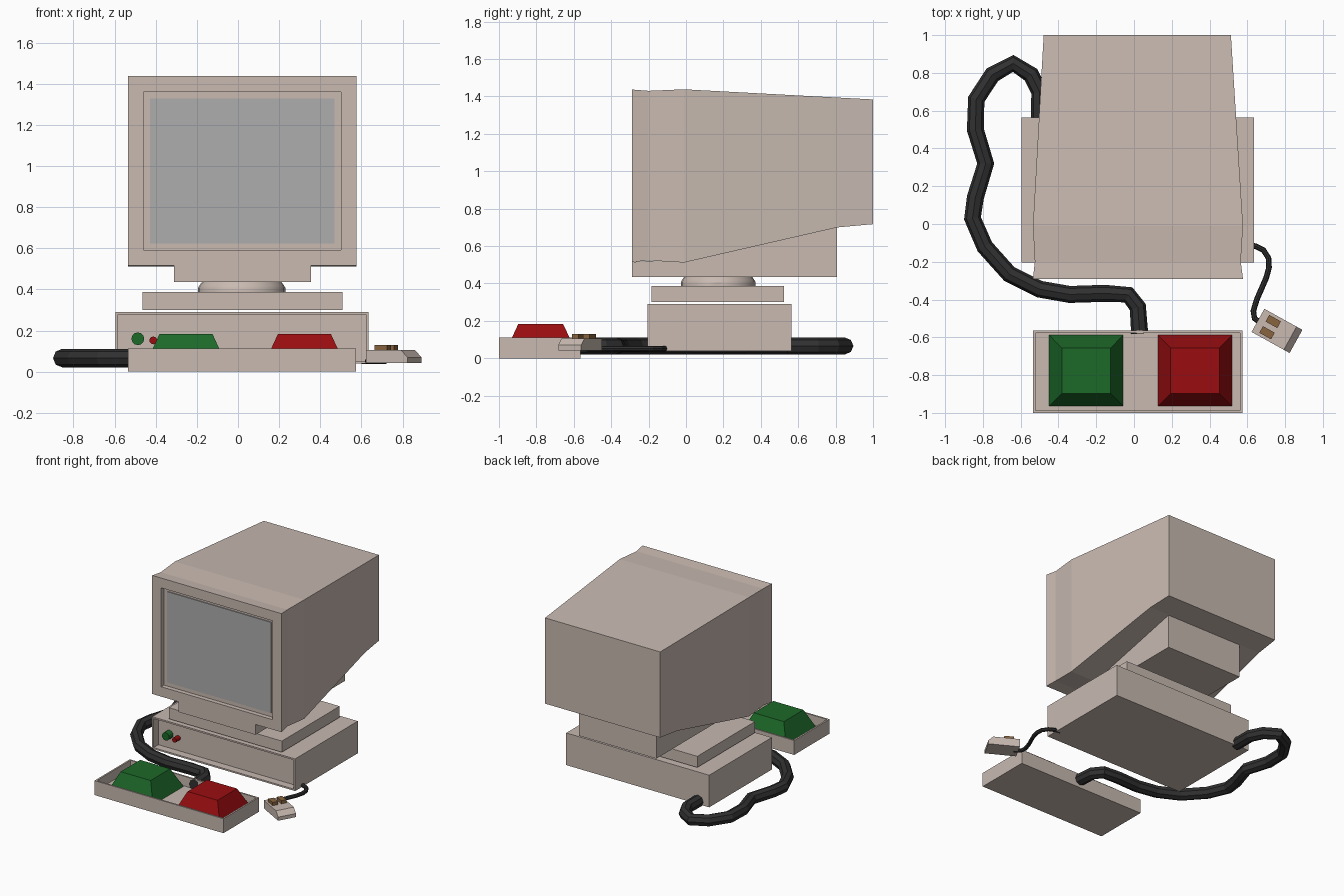
import bpy, bmesh, math
from mathutils import Vector, Matrix

if "Cube" in bpy.data.objects:
    bpy.data.objects.remove(bpy.data.objects["Cube"])


def material(name, r, g, b):
    m = bpy.data.materials.new(name)
    m.diffuse_color = (r, g, b, 1)
    m.use_nodes = True
    m.node_tree.nodes["Principled BSDF"].inputs["Base Color"].default_value = m.diffuse_color
    return m


BEIGE = material("beige_plastic", 0.58, 0.49, 0.44)
GREEN = material("green_plastic", 0.012, 0.14, 0.022)
RED = material("red_plastic", 0.32, 0.004, 0.005)
BROWN = material("brown_plastic", 0.25, 0.13, 0.05)
BLACK = material("black_rubber", 0.03, 0.03, 0.03)
GREY = material("screen_grey", 0.42, 0.42, 0.42)


def finish(bm, name, mat):
    bmesh.ops.recalc_face_normals(bm, faces=bm.faces)
    me = bpy.data.meshes.new(name)
    bm.to_mesh(me)
    bm.free()
    me.materials.append(mat)
    ob = bpy.data.objects.new(name, me)
    bpy.context.collection.objects.link(ob)
    return ob


def loft(name, rings, mat, recess=None):
    """Skin a stack of closed rings; recess = (direction, rim, depth) sinks one face."""
    bm = bmesh.new()
    vs = [[bm.verts.new(p) for p in ring] for ring in rings]
    n = len(rings[0])
    for a, b in zip(vs, vs[1:]):
        for i in range(n):
            bm.faces.new((a[i], a[(i + 1) % n], b[(i + 1) % n], b[i]))
    bm.faces.new(vs[0])
    bm.faces.new(vs[-1])
    bmesh.ops.recalc_face_normals(bm, faces=bm.faces)
    if recess:
        direction, rim, depth = recess
        d = Vector(direction)
        bm.normal_update()
        face = max(bm.faces, key=lambda f: f.normal.dot(d) + 0.01 * f.calc_center_median().dot(d))
        bmesh.ops.inset_individual(bm, faces=[face], thickness=rim)
        bmesh.ops.inset_individual(bm, faces=[face], thickness=0, depth=-depth)
    return finish(bm, name, mat)


def rect(x0, x1, y0, y1, z):
    return [(x0, y0, z), (x1, y0, z), (x1, y1, z), (x0, y1, z)]


def box(name, x0, x1, y0, y1, z0, z1, mat, recess=None):
    return loft(name, [rect(x0, x1, y0, y1, z0), rect(x0, x1, y0, y1, z1)], mat, recess)


def disc(cx, cy, rx, ry, z, n):
    return [(cx + rx * math.cos(2 * math.pi * i / n), cy + ry * math.sin(2 * math.pi * i / n), z)
            for i in range(n)]


def cable(name, points, z, radius):
    cu = bpy.data.curves.new(name, "CURVE")
    cu.dimensions = "3D"
    cu.bevel_depth = radius
    cu.bevel_resolution = 2
    cu.use_fill_caps = True
    sp = cu.splines.new("POLY")
    sp.points.add(len(points) - 1)
    for p, (x, y) in zip(sp.points, points):
        p.co = (x, y, z, 1)
    sp.use_smooth = False
    cu.materials.append(BLACK)
    bpy.context.collection.objects.link(bpy.data.objects.new(name, cu))


# Monitor shell: sections (y, left, right, bottom, top) from front to back
sections = [(-0.29, -0.535, 0.577, 0.515, 1.437), (-0.2, -0.525, 0.565, 0.523, 1.43),
            (-0.01, -0.535, 0.577, 0.512, 1.438), (0.81, -0.489, 0.525, 0.70, 1.394),
            (1.0, -0.478, 0.513, 0.717, 1.384)]
loft("monitor_shell",
     [[(l, y, b), (r, y, b), (r, y, t), (l, y, t)] for y, l, r, b, t in sections],
     BEIGE, ((0, -1, 0), 0.108, 0.035))
box("screen", -0.427, 0.469, -0.262, -0.25, 0.623, 1.329, GREY)

# Block under the monitor, following the sloped underside
side = [(-0.29, 0.435), (0.807, 0.435), (0.807, 0.71), (0.0, 0.53), (-0.29, 0.515)]
loft("monitor_foot", [[(x, y, z) for y, z in side] for x in (-0.31, 0.354)], BEIGE)

# Swivel and plate
swivel = loft("swivel", [disc(0.018, 0.172, r, r * 0.94, z, 24) for r, z in
                         [(0.212, 0.38), (0.212, 0.408), (0.205, 0.42), (0.19, 0.44)]], BEIGE)
bpy.ops.object.select_all(action="DESELECT")
swivel.select_set(True)
bpy.context.view_layer.objects.active = swivel
bpy.ops.object.shade_smooth_by_angle(angle=math.radians(30))
box("swivel_plate", -0.465, 0.507, -0.185, 0.525, 0.30, 0.387, BEIGE)

# Computer case with recessed front and two indicator knobs
box("computer_case", -0.595, 0.635, -0.205, 0.565, 0.04, 0.29, BEIGE, ((0, -1, 0), 0.017, 0.06))
for name, x, z, r, mat in [("green_knob", -0.487, 0.16, 0.031, GREEN),
                           ("red_knob", -0.412, 0.152, 0.019, RED)]:
    knob = loft(name, [disc(0, 0, r, r, d, 12) for d in (0, 0.055)], mat)
    knob.matrix_world = Matrix.Translation((x, -0.14, z)) @ Matrix.Rotation(math.pi / 2, 4, "X")

# Button tray with two tapered push buttons
box("button_tray", -0.535, 0.575, -1.0, -0.565, 0.0, 0.112, BEIGE, ((0, 0, 1), 0.018, 0.075))
for name, cx, mat in [("green_button", -0.253, GREEN), ("red_button", 0.323, RED)]:
    loft(name, [rect(cx - 0.197, cx + 0.197, -0.965, -0.587, 0.035),
                rect(cx - 0.129, cx + 0.129, -0.897, -0.657, 0.183)], mat)

# Mouse with chamfered nose and two keys, turned as a group
turn = Matrix.Translation((0.757, -0.566, 0)) @ Matrix.Rotation(math.radians(-29), 4, "Z")
profile = [(-0.115, 0.042), (0.115, 0.042), (0.115, 0.07), (0.08, 0.105), (-0.115, 0.105)]
mouse = [loft("mouse_body", [[(x, y, z) for x, z in profile] for y in (-0.07, 0.07)], BEIGE)]
for s, name in ((1, "mouse_key_left"), (-1, "mouse_key_right")):
    y = s * 0.034
    mouse.append(box(name, -0.077, -0.006, y - 0.02, y + 0.02, 0.10, 0.13, BROWN))
for ob in mouse:
    ob.matrix_world = turn

# Cables
cable("mouse_cable", [(0.60, -0.11), (0.645, -0.118), (0.685, -0.138), (0.712, -0.18), (0.715, -0.23),
                      (0.70, -0.285), (0.65, -0.40), (0.632, -0.46), (0.638, -0.50), (0.68, -0.53)],
      0.052, 0.015)
cable("tray_cable", [(-0.50, 0.54), (-0.50, 0.70), (-0.545, 0.79), (-0.64, 0.85), (-0.75, 0.79),
                     (-0.835, 0.66), (-0.84, 0.50), (-0.785, 0.32), (-0.84, 0.14), (-0.855, 0.03),
                     (-0.79, -0.12), (-0.66, -0.265), (-0.5, -0.345), (-0.34, -0.373),
                     (-0.155, -0.367), (-0.03, -0.375), (0.02, -0.44), (0.03, -0.58)],
      0.066, 0.045)
